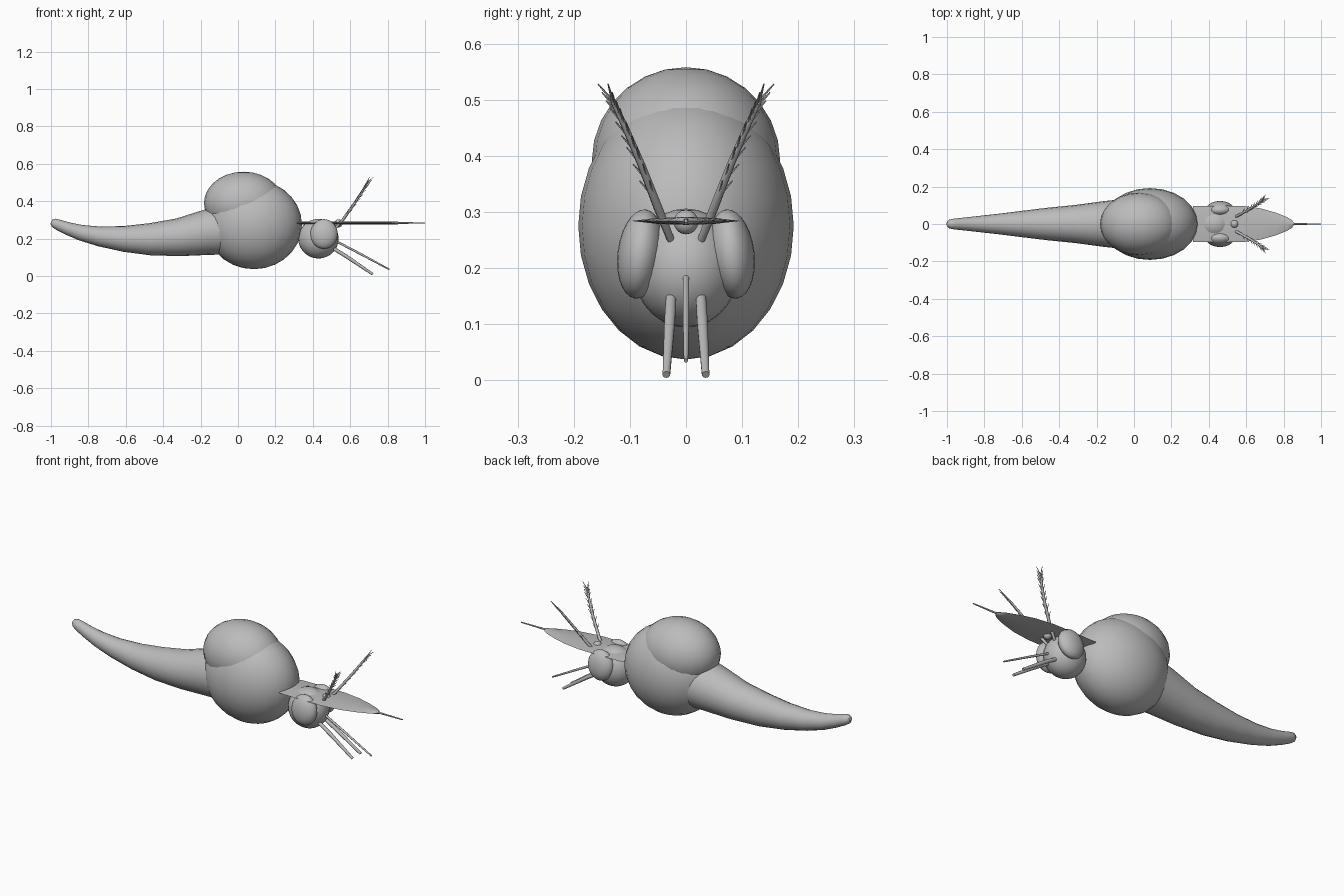
import bpy, bmesh, math
from mathutils import Vector, Matrix

if "Cube" in bpy.data.objects:
    bpy.data.objects.remove(bpy.data.objects["Cube"], do_unlink=True)

grey = bpy.data.materials.new("plain_grey")
grey.use_nodes = True
GREY = (0.5, 0.5, 0.5, 1)
grey.diffuse_color = GREY
grey.node_tree.nodes["Principled BSDF"].inputs["Base Color"].default_value = GREY


def finish(name, bm):
    bmesh.ops.recalc_face_normals(bm, faces=bm.faces)
    mesh = bpy.data.meshes.new(name)
    bm.to_mesh(mesh)
    bm.free()
    mesh.materials.append(grey)
    ob = bpy.data.objects.new(name, mesh)
    bpy.context.collection.objects.link(ob)
    bpy.ops.object.select_all(action="DESELECT")
    ob.select_set(True)
    bpy.context.view_layer.objects.active = ob
    bpy.ops.object.shade_smooth_by_angle(angle=math.radians(50))
    return ob


def ellipsoid(name, centre, radii, tilt=0, segments=24, rings=14):
    bm = bmesh.new()
    m = (Matrix.Translation(centre) @ Matrix.Rotation(tilt, 4, "X")
         @ Matrix.Diagonal((*radii, 1)))
    bmesh.ops.create_uvsphere(bm, u_segments=segments, v_segments=rings, radius=1, matrix=m)
    return finish(name, bm)


def add_tube(bm, points, radii, sides):
    """Sweep a round section along the points, with closed ends."""
    pts = [Vector(p) for p in points]
    rings = []
    for i, (p, r) in enumerate(zip(pts, radii)):
        along = (pts[min(i + 1, len(pts) - 1)] - pts[max(i - 1, 0)]).normalized()
        side = along.cross(Vector((0, 1, 0))).normalized()
        other = along.cross(side)
        turns = [2 * math.pi * k / sides for k in range(sides)]
        rings.append([bm.verts.new(p + r * (math.cos(a) * side + math.sin(a) * other))
                      for a in turns])
    for a, b in zip(rings, rings[1:]):
        for k in range(sides):
            n = (k + 1) % sides
            bm.faces.new((a[k], a[n], b[n], b[k]))
    bm.faces.new(rings[0])
    bm.faces.new(rings[-1])


def tube(name, points, radii, sides=10):
    bm = bmesh.new()
    add_tube(bm, points, radii, sides)
    return finish(name, bm)


# Thorax with its raised back
ellipsoid("thorax", (0.085, 0, 0.275), (0.257, 0.192, 0.238))
ellipsoid("thorax_hump", (0.03, 0, 0.39), (0.212, 0.168, 0.168))

# Abdomen: tapering, curved up to a blunt tip
abdomen = [(-0.05, 0.25, 0.135), (-0.17, 0.233, 0.121), (-0.32, 0.207, 0.101),
           (-0.47, 0.197, 0.086), (-0.61, 0.199, 0.069), (-0.74, 0.212, 0.053),
           (-0.84, 0.232, 0.042), (-0.91, 0.254, 0.034), (-0.96, 0.274, 0.029),
           (-0.985, 0.285, 0.024), (-0.998, 0.291, 0.012)]
tube("abdomen", [(x, 0, z) for x, z, r in abdomen], [r for x, z, r in abdomen], 20)

# Head, brow knob and eyes
ellipsoid("head", (0.43, 0, 0.2), (0.108, 0.095, 0.106))
ellipsoid("brow_knob", (0.537, 0, 0.282), (0.022, 0.022, 0.022), segments=12, rings=8)
for side, s in (("left", 1), ("right", -1)):
    ellipsoid(side + "_eye", (0.46, 0.081 * s, 0.225), (0.073, 0.041, 0.08), 0.12 * s)

# Flat leaf-shaped plate: lens section, square at the rear, narrowing forward
leaf = [(0.315, 0.095), (0.45, 0.098), (0.58, 0.097), (0.68, 0.083),
        (0.76, 0.06), (0.82, 0.036), (0.845, 0.02), (0.855, 0.004)]
bm = bmesh.new()
sections = []
for x, w in leaf:
    sections.append([bm.verts.new((x, w * u, 0.284 + 0.007 * h))
                     for u, h in ((1, 0), (0.5, 0.8), (0, 1), (-0.5, 0.8),
                                  (-1, 0), (-0.5, -0.8), (0, -1), (0.5, -0.8))])
for a, b in zip(sections, sections[1:]):
    for k in range(8):
        n = (k + 1) % 8
        bm.faces.new((a[k], a[n], b[n], b[k]))
bm.faces.new(sections[0])
bm.faces.new(sections[-1])
finish("leaf_plate", bm)

# Needle running through the plate
tube("needle", [(0.5, 0, 0.284), (0.85, 0, 0.284), (1, 0, 0.284)], [0.007, 0.005, 0.003], 8)

# Mouth parts
tube("centre_feeler", [(0.46, 0, 0.22), (0.65, 0, 0.121), (0.81, 0, 0.035)],
     [0.006, 0.006, 0.004])
for side, s in (("left", 1), ("right", -1)):
    tube(side + "_palp",
         [(0.46, 0.025 * s, 0.178), (0.58, 0.029 * s, 0.105), (0.72, 0.035 * s, 0.01)],
         [0.009, 0.01, 0.007])

# Antennae with hairs along the outer part
for side, s in (("left", 1), ("right", -1)):
    path = [Vector(p) for p in ((0.515, 0.027 * s, 0.25), (0.56, 0.047 * s, 0.3),
                                (0.62, 0.08 * s, 0.385), (0.665, 0.11 * s, 0.455),
                                (0.69, 0.131 * s, 0.498))]
    bm = bmesh.new()
    add_tube(bm, path, [0.007, 0.008, 0.007, 0.006, 0.004], 8)
    for i in range(1, 4):
        for t in (0.3, 0.65, 1):
            root = path[i].lerp(path[i + 1], t)
            for reach in (Vector((0.012, 0.026 * s, 0.03)), Vector((0.034, 0.008 * s, 0.03))):
                add_tube(bm, [root, root + reach], [0.003, 0.0012], 5)
    finish(side + "_antenna", bm)
